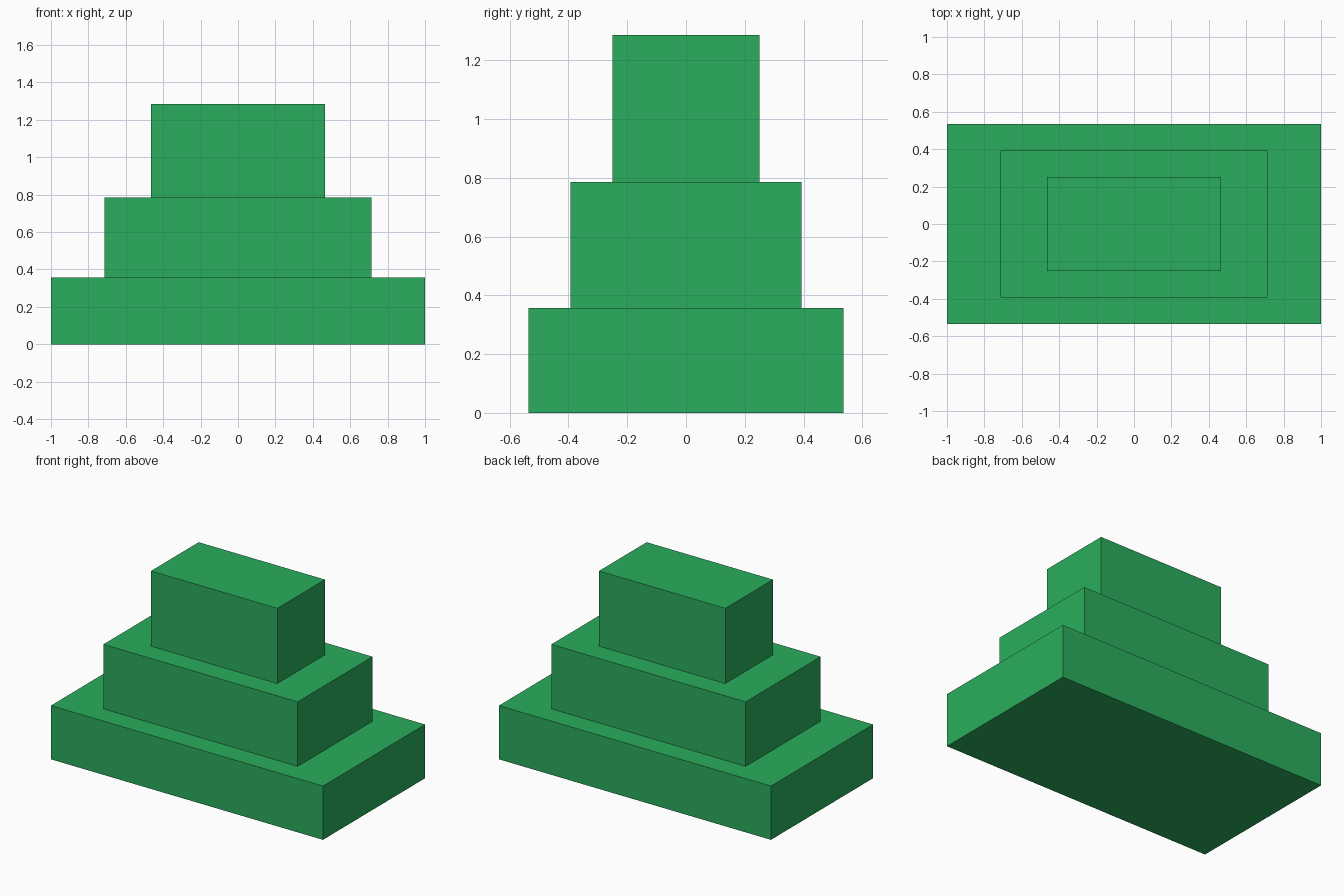
import bpy

if "Cube" in bpy.data.objects:
    bpy.data.objects.remove(bpy.data.objects["Cube"])

U = 1 / 28  # grid unit: the base is 56 units long

green = bpy.data.materials.new("green")
green.diffuse_color = (0.023, 0.42, 0.11, 1)
green.use_nodes = True
green.node_tree.nodes["Principled BSDF"].inputs["Base Color"].default_value = green.diffuse_color


def add_tier(name, width, depth, height, bottom):
    bpy.ops.mesh.primitive_cube_add(size=1, location=(0, 0, (bottom + height / 2) * U))
    tier = bpy.context.object
    tier.name = name
    tier.scale = (width * U, depth * U, height * U)
    bpy.ops.object.transform_apply(location=False, rotation=False, scale=True)
    tier.data.materials.append(green)
    return bottom + height


# Three stacked tiers, each narrower and taller than the one below
top = 0
for name, width, depth, height in (
    ("bottom_tier", 56, 30, 10),
    ("middle_tier", 40, 22, 12),
    ("top_tier", 26, 14, 14),
):
    top = add_tier(name, width, depth, height, top)
